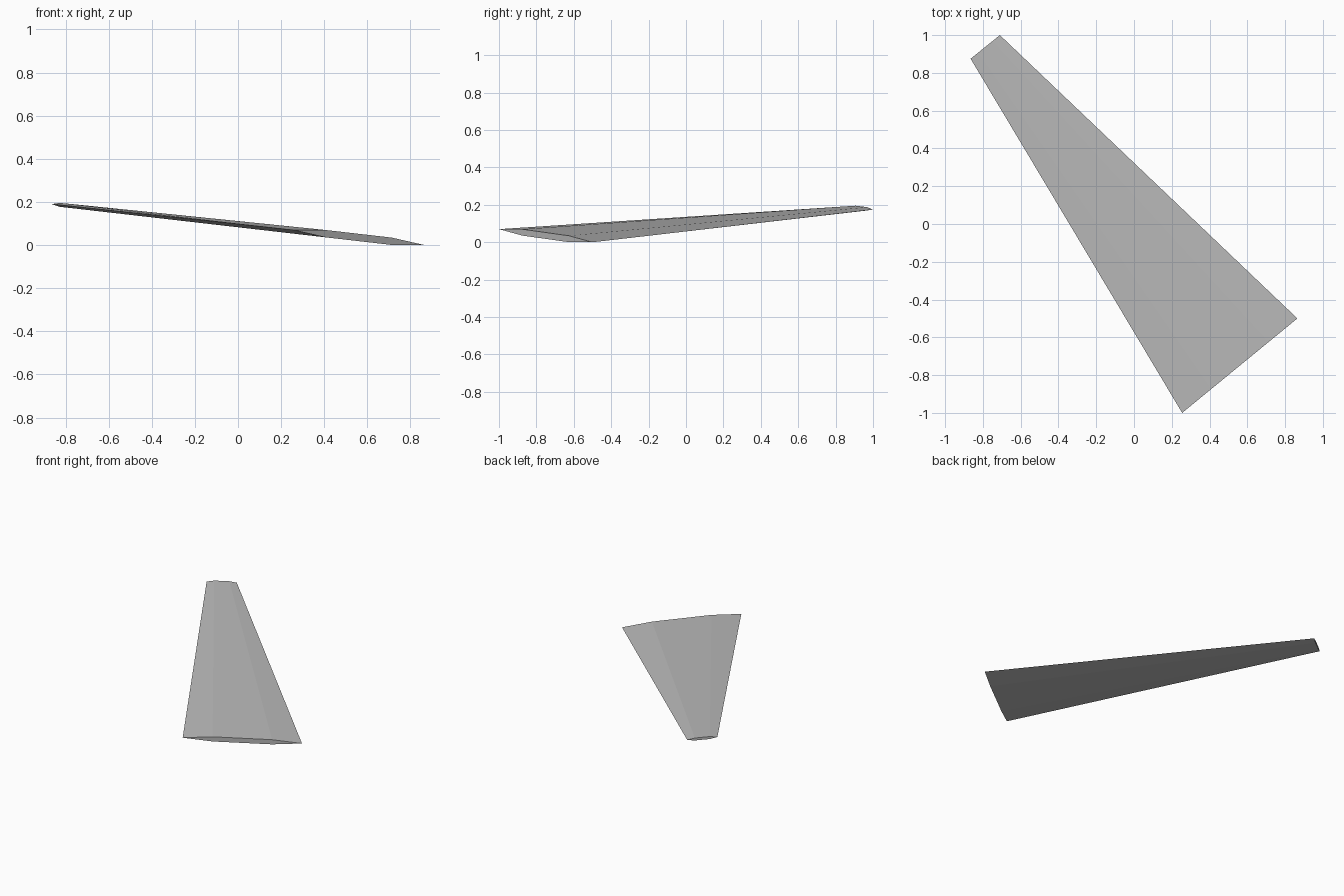
import bpy
import bmesh
from mathutils import Vector

cube = bpy.data.objects.get("Cube")
if cube:
    bpy.data.objects.remove(cube, do_unlink=True)

# Plain grey material
grey = bpy.data.materials.new("light_grey")
grey.use_nodes = True
colour = (0.5, 0.5, 0.5, 1.0)
grey.diffuse_color = colour
grey.node_tree.nodes["Principled BSDF"].inputs["Base Color"].default_value = colour

# Hexagonal section: (fraction along chord, side up or down)
SECTION = [(0, 0), (0.25, 1), (0.75, 1), (1, 0), (0.75, -1), (0.25, -1)]


def add_section(bm, leading, trailing, half_thickness):
    """Place one hexagonal section between its two sharp edges."""
    a, b = Vector(leading), Vector(trailing)
    return [bm.verts.new(a.lerp(b, t) + Vector((0, 0, side * half_thickness)))
            for t, side in SECTION]


# Tapered blade lofted from the wide root to the narrow raised tip
bm = bmesh.new()
root = add_section(bm, (0.255, -1.0, 0.07), (0.865, -0.5, 0.0), 0.017)
tip = add_section(bm, (-0.865, 0.875, 0.19), (-0.71, 1.0, 0.175), 0.009)
count = len(SECTION)
for i in range(count):
    j = (i + 1) % count
    bm.faces.new((root[i], root[j], tip[j], tip[i]))
bm.faces.new(root)
bm.faces.new(tip)
bmesh.ops.recalc_face_normals(bm, faces=bm.faces)

mesh = bpy.data.meshes.new("blade")
bm.to_mesh(mesh)
bm.free()
mesh.materials.append(grey)
blade = bpy.data.objects.new("blade", mesh)
bpy.context.collection.objects.link(blade)
